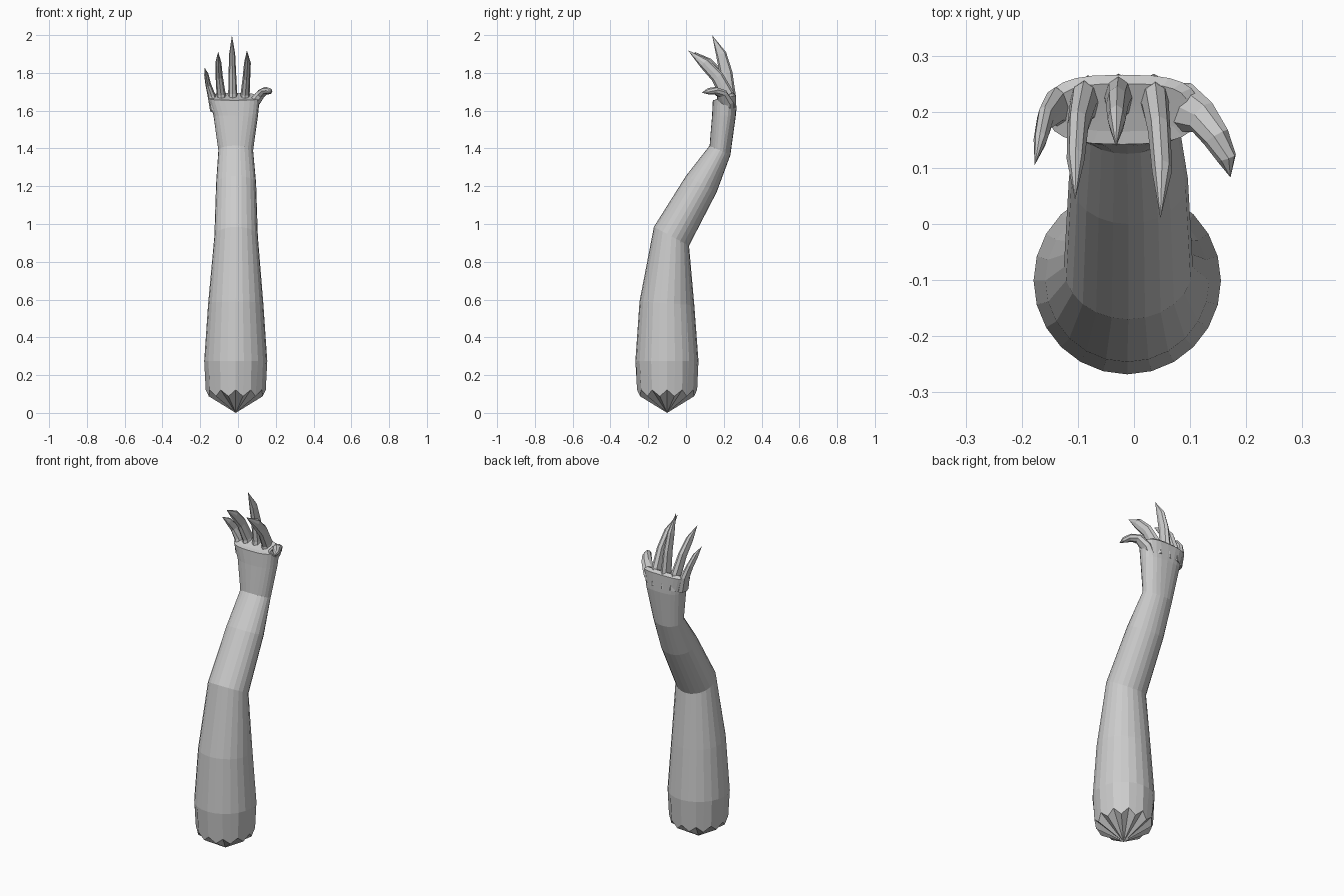
import bpy, bmesh, math
from mathutils import Vector


def finish(name, bm):
    bmesh.ops.recalc_face_normals(bm, faces=bm.faces)
    me = bpy.data.meshes.new(name)
    bm.to_mesh(me)
    bm.free()
    ob = bpy.data.objects.new(name, me)
    bpy.context.collection.objects.link(ob)
    return ob


def skin(name, rings, start, end):
    # joins closed rings of points, closing both ends to single points
    bm = bmesh.new()
    rows = [[bm.verts.new(p) for p in r] for r in rings]
    n = len(rows[0])
    for a, b in zip(rows, rows[1:]):
        for i in range(n):
            j = (i + 1) % n
            bm.faces.new((a[i], a[j], b[j], b[i]))
    for row, tip in ((rows[0], start), (rows[-1], end)):
        t = bm.verts.new(tip)
        for i in range(n):
            bm.faces.new((row[i], row[(i + 1) % n], t))
    return finish(name, bm)


def spow(v, e):
    return math.copysign(abs(v) ** e, v)


def section(cx, rx, front, back, n=24, e=1.0):
    # ring spanning two (y, z) points, half width rx; e < 1 squares it off
    f, b = Vector((cx, *front)), Vector((cx, *back))
    mid, half = (f + b) / 2, (b - f) / 2
    pts = []
    for i in range(n):
        a = 2 * math.pi * i / n
        pts.append(mid + Vector((rx * spow(math.cos(a), e), 0, 0)) + half * spow(math.sin(a), e))
    return pts


def digit(name, path, hint, n=8):
    # path rows: x, y, z, half width, half depth; last row is the tip
    pts = [Vector(p[:3]) for p in path]
    rings = []
    for k in range(len(path) - 1):
        t = (pts[k + 1] - pts[max(k - 1, 0)]).normalized()
        u = Vector(hint)
        u = (u - t * u.dot(t)).normalized()
        v = t.cross(u)
        w, d = path[k][3:]
        rings.append([pts[k] + u * w * math.cos(2 * math.pi * i / n)
                      + v * d * math.sin(2 * math.pi * i / n) for i in range(n)])
    return skin(name, rings, pts[0], pts[-1])


# arm: jagged stump, upper arm, bent elbow, forearm, wrist, palm
C = -0.012
stump = []
for i in range(24):
    a = 2 * math.pi * i / 24
    r, z = ((0.159, 0.122), (0.148, 0.088))[i % 2]
    stump.append(Vector((C + r * math.cos(a), -0.1 + r * math.sin(a), z)))
rings = [stump,
         section(C, 0.167, (-0.268, 0.275), (0.066, 0.275)),
         section(C, 0.146, (-0.246, 0.59), (0.044, 0.57)),
         section(-0.01, 0.115, (-0.17, 0.985), (0.016, 0.885)),
         section(-0.01, 0.106, (0.0, 0.0 + 1.255), (0.163, 1.17)),
         section(C, 0.092, (0.125, 1.415), (0.235, 1.365)),
         section(C, 0.118, (0.138, 1.575), (0.264, 1.575), e=0.8),
         section(-0.02, 0.135, (0.142, 1.655), (0.266, 1.68), e=0.7),
         section(-0.02, 0.115, (0.165, 1.66), (0.25, 1.695), e=0.7)]
skin("arm", rings, (C, -0.1, 0), (-0.02, 0.205, 1.675))

# four curling fingers
fingers = {
    "little_finger": [(-0.122, 0.205, 1.60, 0.026, 0.04), (-0.140, 0.21, 1.68, 0.021, 0.034),
                      (-0.158, 0.188, 1.74, 0.015, 0.026), (-0.167, 0.15, 1.788, 0.012, 0.02),
                      (-0.177, 0.105, 1.828, 0, 0)],
    "ring_finger": [(-0.082, 0.22, 1.60, 0.034, 0.045), (-0.090, 0.217, 1.69, 0.024, 0.038),
                    (-0.100, 0.175, 1.785, 0.019, 0.033), (-0.104, 0.115, 1.855, 0.016, 0.027),
                    (-0.105, 0.043, 1.912, 0, 0)],
    "middle_finger": [(-0.028, 0.222, 1.60, 0.034, 0.046), (-0.028, 0.225, 1.69, 0.024, 0.037),
                      (-0.030, 0.212, 1.80, 0.020, 0.034), (-0.031, 0.186, 1.90, 0.016, 0.028),
                      (-0.032, 0.138, 2.0, 0, 0)],
    "index_finger": [(0.035, 0.222, 1.60, 0.034, 0.046), (0.038, 0.215, 1.69, 0.024, 0.038),
                     (0.045, 0.165, 1.78, 0.020, 0.034), (0.050, 0.095, 1.853, 0.018, 0.029),
                     (0.047, 0.01, 1.92, 0, 0)],
}
for name, path in fingers.items():
    digit(name, path, (1, 0, 0))

# thumb arching outward then forward
digit("thumb", [(0.050, 0.21, 1.585, 0.045, 0.035), (0.088, 0.208, 1.645, 0.045, 0.028),
                (0.122, 0.19, 1.69, 0.032, 0.024), (0.146, 0.155, 1.706, 0.025, 0.02),
                (0.165, 0.118, 1.703, 0.018, 0.017), (0.172, 0.083, 1.695, 0, 0)],
      (0.35, 1, 0))
